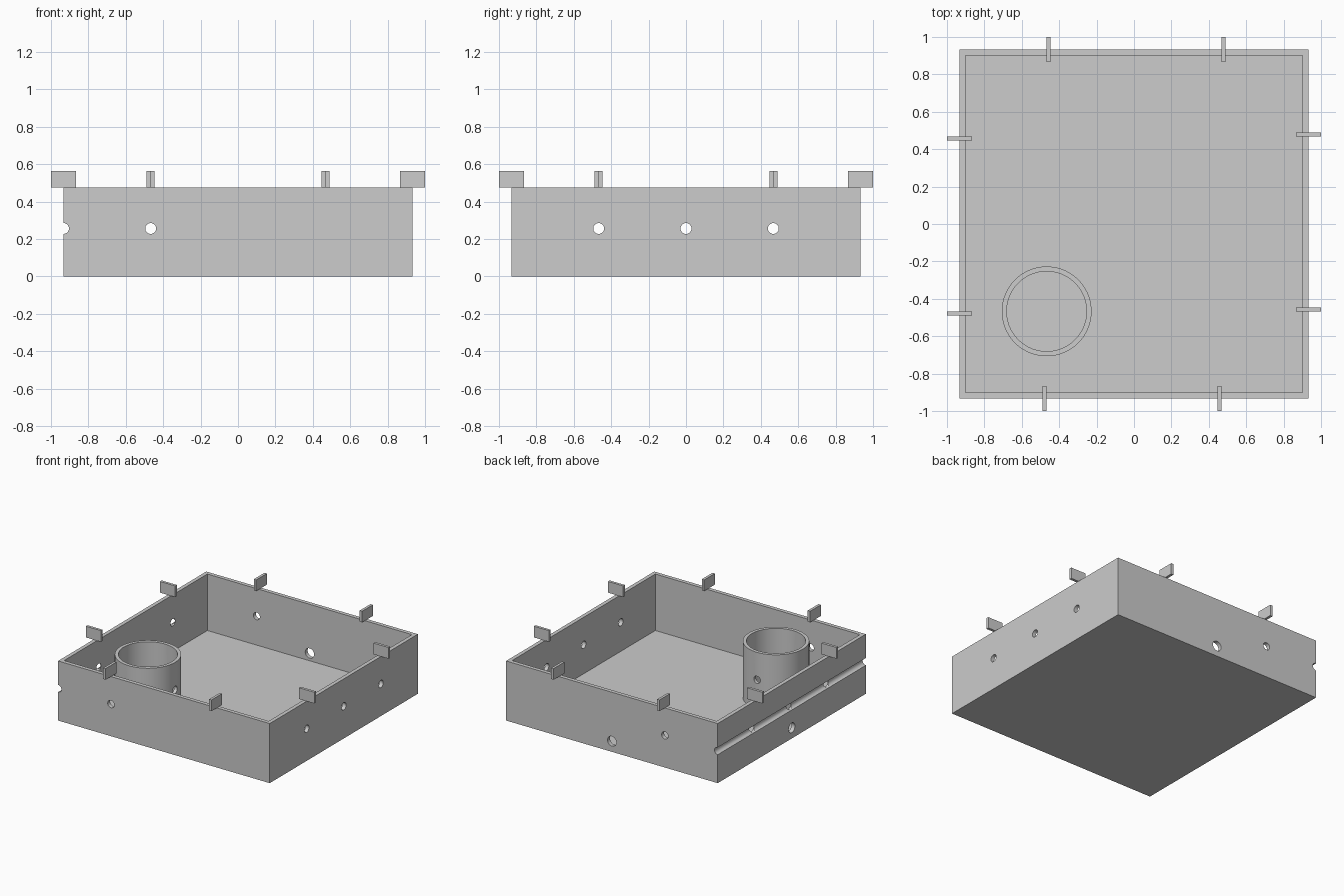
import bpy
import math

if "Cube" in bpy.data.objects:
    bpy.data.objects.remove(bpy.data.objects["Cube"])

HALF, HEIGHT, WALL, FLOOR = 0.933, 0.475, 0.031, 0.025
SPOT = 0.467            # offset of holes, tabs and tube from the centre
HOLE_Z, HOLE_R = 0.256, 0.029

grey = bpy.data.materials.new("plain grey")
grey.use_nodes = True
colour = (0.604, 0.604, 0.604, 1)
grey.diffuse_color = colour
grey.node_tree.nodes["Principled BSDF"].inputs["Base Color"].default_value = colour


def box(name, low, high):
    mid = [(a + b) / 2 for a, b in zip(low, high)]
    bpy.ops.mesh.primitive_cube_add(size=1, location=mid)
    ob = bpy.context.object
    ob.name = name
    ob.scale = [b - a for a, b in zip(low, high)]
    bpy.ops.object.transform_apply(location=True, rotation=True, scale=True)
    ob.data.materials.append(grey)
    return ob


def rod(name, centre, radius, length, axis="z", sides=32):
    turn = {"x": (0, math.pi / 2, 0), "y": (math.pi / 2, 0, 0), "z": (0, 0, 0)}[axis]
    bpy.ops.mesh.primitive_cylinder_add(vertices=sides, radius=radius, depth=length,
                                        location=centre, rotation=turn)
    ob = bpy.context.object
    ob.name = name
    bpy.ops.object.transform_apply(location=True, rotation=True, scale=True)
    ob.data.materials.append(grey)
    return ob


def cut(target, cutter):
    cutter.hide_render = True
    mod = target.modifiers.new("cut", "BOOLEAN")
    mod.operation, mod.solver, mod.object = "DIFFERENCE", "EXACT", cutter
    bpy.ops.object.select_all(action="DESELECT")
    bpy.context.view_layer.objects.active = target
    target.select_set(True)
    bpy.ops.object.modifier_apply(modifier=mod.name)
    bpy.data.objects.remove(cutter)


def smooth(ob):
    bpy.ops.object.select_all(action="DESELECT")
    bpy.context.view_layer.objects.active = ob
    ob.select_set(True)
    bpy.ops.object.shade_smooth_by_angle(angle=math.radians(30))


# Open tray
inner = HALF - WALL
tray = box("tray", (-HALF, -HALF, 0), (HALF, HALF, HEIGHT))
cut(tray, box("cavity", (-inner, -inner, FLOOR), (inner, inner, 1)))

# Round tube standing in one corner
tube = rod("tube", (-SPOT, -SPOT, (FLOOR + HEIGHT) / 2), 0.24, HEIGHT - FLOOR, sides=96)
cut(tube, rod("tube_bore", (-SPOT, -SPOT, HEIGHT / 2), 0.2135, 1, sides=96))

# Small holes running straight through the walls and the tube
for y in (-SPOT, 0, SPOT):
    cut(tray, rod("cross_hole", (0, y, HOLE_Z), HOLE_R, 3, "x"))
cut(tray, rod("long_hole", (-SPOT, 0, HOLE_Z), HOLE_R, 3, "y"))
cut(tube, rod("tube_cross_hole", (-SPOT, -SPOT, HOLE_Z), HOLE_R, 1, "x"))
cut(tube, rod("tube_long_hole", (-SPOT, -SPOT, HOLE_Z), HOLE_R, 1, "y"))

# Half-round groove along the right wall
cut(tray, rod("groove", (-HALF, 0, HOLE_Z), HOLE_R, 3, "y"))

# Larger low holes in the right and back walls
cut(tray, rod("right_low_hole", (-HALF, 0, 0.085), 0.039, 0.3, "x"))
cut(tray, rod("back_low_hole", (0, HALF, 0.085), 0.039, 0.3, "y"))
smooth(tray)
smooth(tube)

# Upright tabs straddling the rim, two per wall
REACH, THICK, TAB_TOP = 0.067, 0.0213, 0.564
for side, x_name, y_name in ((-1, "right", "front"), (1, "left", "back")):
    for place in (-SPOT, SPOT):
        a, b = sorted((place, place + side * THICK))
        c, d = side * HALF - REACH, side * HALF + REACH
        box(y_name + "_tab", (a, c, HEIGHT), (b, d, TAB_TOP))
        box(x_name + "_tab", (c, a, HEIGHT), (d, b, TAB_TOP))
